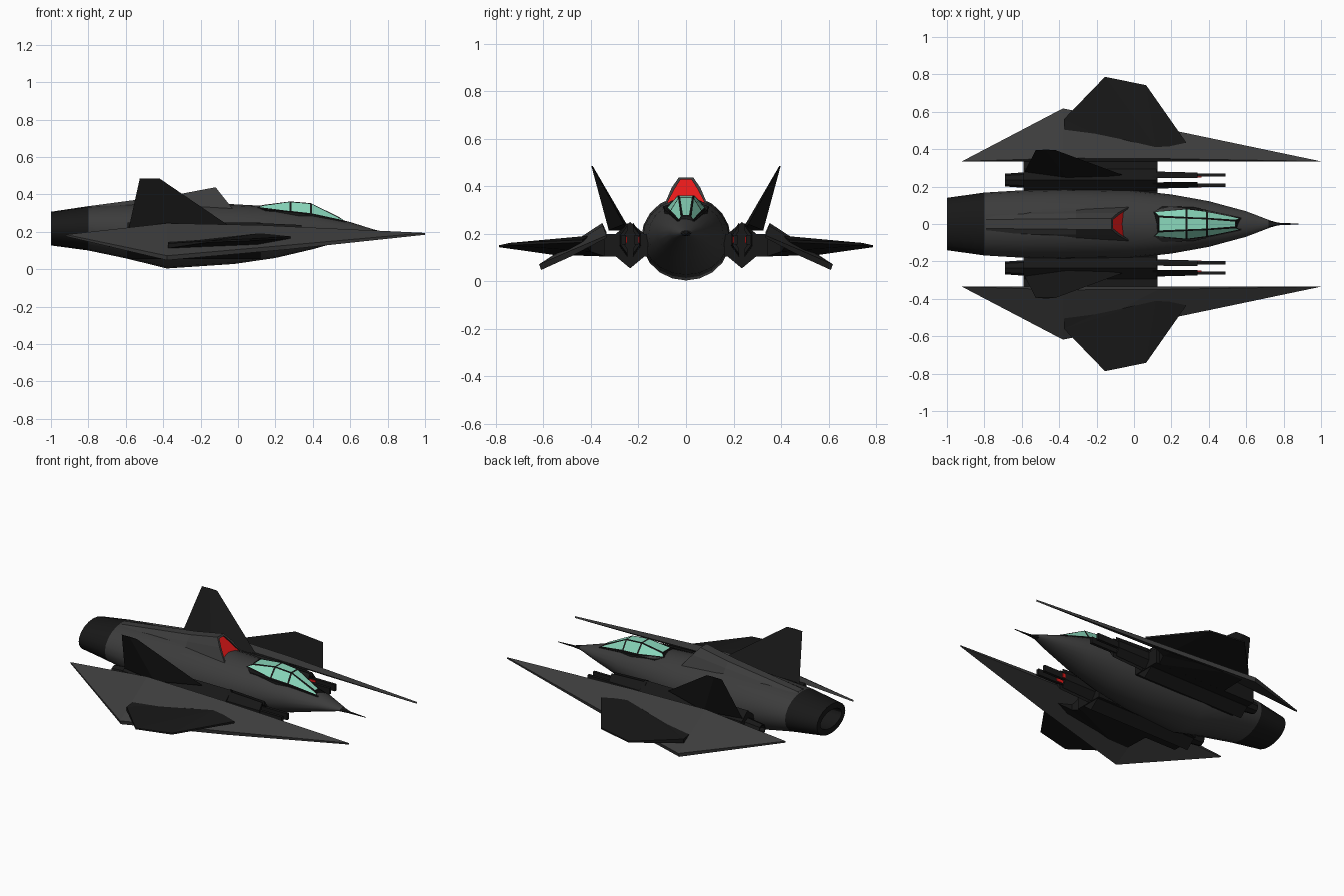
import bpy, bmesh
from math import cos, sin, tau, radians

if "Cube" in bpy.data.objects:
    bpy.data.objects.remove(bpy.data.objects["Cube"])


def material(name, rgb):
    m = bpy.data.materials.new(name)
    m.diffuse_color = (*rgb, 1)
    m.use_nodes = True
    m.node_tree.nodes["Principled BSDF"].inputs["Base Color"].default_value = m.diffuse_color
    return m


GREY = material("dark_grey", (0.045, 0.045, 0.045))
BLACK = material("black", (0.009, 0.009, 0.009))
GLASS = material("green_glass", (0.25, 0.68, 0.5))
RED = material("red", (0.8, 0.01, 0.01))
BLUE = material("blue_glow", (0.02, 0.12, 0.3))


def loft(name, rings, mats, mirror=False, smooth=False, edit=None):
    """Skin equal-length rings of points, cap both ends."""
    bm = bmesh.new()
    vs = [[bm.verts.new(p) for p in r] for r in rings]
    n = len(rings[0])
    for a, b in zip(vs, vs[1:]):
        for i in range(n):
            j = (i + 1) % n
            bm.faces.new((a[i], a[j], b[j], b[i]))
    bm.faces.new(vs[0])
    bm.faces.new(vs[-1])
    bmesh.ops.recalc_face_normals(bm, faces=bm.faces[:])
    if edit:
        bm.faces.ensure_lookup_table()
        edit(bm)
    me = bpy.data.meshes.new(name)
    bm.to_mesh(me)
    bm.free()
    ob = bpy.data.objects.new(name, me)
    bpy.context.collection.objects.link(ob)
    for m in mats:
        me.materials.append(m)
    if mirror:
        mod = ob.modifiers.new("mirror", 'MIRROR')
        mod.use_axis = (False, True, False)
    if smooth:
        bpy.ops.object.select_all(action='DESELECT')
        ob.select_set(True)
        bpy.context.view_layer.objects.active = ob
        bpy.ops.object.shade_smooth_by_angle(angle=radians(28))
    return ob


def oval(x, w, zb, zt, n=20, y=0):
    c, h = (zb + zt) / 2, (zt - zb) / 2
    return [(x, y + w * sin(tau * i / n), c + h * cos(tau * i / n)) for i in range(n)]


def box(name, x, y, z, mat):
    ring = lambda q: [(q, y[0], z[0]), (q, y[1], z[0]), (q, y[1], z[1]), (q, y[0], z[1])]
    return loft(name, [ring(x[0]), ring(x[1])], [mat], mirror=True)


def hollow(face_x, rim, depth):
    """Recess the end cap nearest face_x and colour its floor with slot 1."""
    def edit(bm):
        f = min((f for f in bm.faces if len(f.verts) > 4),
                key=lambda f: abs(f.calc_center_median().x - face_x))
        bmesh.ops.inset_region(bm, faces=[f], thickness=rim)
        e = bmesh.ops.extrude_face_region(bm, geom=[f])
        bmesh.ops.translate(bm, vec=(depth, 0, 0),
                            verts=[v for v in e["geom"] if isinstance(v, bmesh.types.BMVert)])
        for g in e["geom"]:
            if isinstance(g, bmesh.types.BMFace):
                g.material_index = 1
        if f.is_valid:
            bmesh.ops.delete(bm, geom=[f], context='FACES_ONLY')
    return edit


# Fuselage, tail nozzle and nose probe
hull = [(-.8, .168, .1, .337), (-.6, .18, .058, .35), (-.38, .188, .004, .36), (-.02, .182, .028, .347),
        (.2, .158, .06, .335), (.4, .122, .107, .303), (.6, .068, .163, .252), (.72, .022, .193, .214)]
loft("fuselage", [oval(*s) for s in hull], [GREY], smooth=True)
loft("tail_nozzle", [oval(-1, .14, .127, .307), oval(-.8, .168, .1, .337)],
     [BLACK, BLUE], smooth=True, edit=hollow(-1, .035, .12))
loft("nose_probe", [oval(.71, .024, .19, .216, 8), oval(.77, .007, .19, .202, 8),
                    oval(.88, .002, .192, .196, 8)], [BLACK])


# Dorsal spine with red intake in its slanted front
def spine_ring(x, xb, zt, zb, k):
    prof = [(.09, 0), (.06, .62), (.03, 1)]
    pts = [(y * k, t) for y, t in prof] + [(-y * k, t) for y, t in reversed(prof)]
    return [(xb + (x - xb) * t, y, zb + (zt - zb) * t) for y, t in pts]


loft("dorsal_spine", [spine_ring(-.79, -.79, .338, .31, .8), spine_ring(-.31, -.31, .402, .32, .95),
                      spine_ring(-.12, -.03, .438, .325, 1)],
     [GREY, RED], edit=hollow(-.08, .014, -.015))


# Cockpit canopy: black frame with inset panes
def panes(bm):
    fs = [f for f in bm.faces if f.normal.z > .1 and len(f.verts) == 4
          and f.calc_center_median().z > .27]
    bmesh.ops.inset_individual(bm, faces=fs, thickness=.008)
    for f in fs:
        f.material_index = 1


def canopy_ring(xb, xt, w, wt, zb, zt):
    return [(xb, w, zb - .06), (xb, w, zb), (xt, wt, zt), (xt, -wt, zt), (xb, -w, zb), (xb, -w, zb - .06)]


loft("canopy", [canopy_ring(.105, .13, .066, .04, .33, .343), canopy_ring(.28, .28, .082, .034, .307, .362),
                canopy_ring(.39, .39, .068, .03, .295, .353), canopy_ring(.57, .545, .03, .018, .258, .276)],
     [BLACK, GLASS], edit=panes)
loft("canopy_sill", [[(.1, .06, z), (.15, .096, z - .012), (.32, .09, z - .025), (.575, .035, z - .072),
                      (.575, -.035, z - .072), (.32, -.09, z - .025), (.15, -.096, z - .012), (.1, -.06, z)]
                     for z in (.26, .328)], [BLACK])

# Long side blades
upper = [(-.92, .335, .185), (-.38, .352, .246), (.13, .35, .235), (1, .335, .194),
         (.26, .49, .128), (-.38, .618, .072)]
lower = [(-.92, .333, .175), (-.38, .335, .208), (.13, .335, .2), (1, .333, .184),
         (.26, .484, .105), (-.38, .61, .048)]
loft("side_blade", [upper, lower], [GREY], mirror=True,
     edit=lambda bm: bmesh.ops.triangulate(bm, faces=[f for f in bm.faces if len(f.verts) > 4]))

# Outer wings
w_top = [(-.375, .34, .17), (-.375, .56, .138), (-.155, .787, .152), (.065, .742, .162),
         (.28, .435, .175), (.12, .4, .193), (.1, .34, .19)]
w_low = [(-.375, .34, .105), (-.375, .56, .112), (-.155, .787, .144), (.065, .742, .152),
         (.28, .435, .164), (.12, .4, .125), (.1, .34, .105)]
loft("outer_wing", [w_top, w_low], [BLACK], mirror=True,
     edit=lambda bm: bmesh.ops.triangulate(bm, faces=[f for f in bm.faces if len(f.verts) > 4]))

# Canted tail fins
loft("tail_fin", [[(-.585, .28, .215), (-.35, .235, .215), (-.06, .262, .24), (-.35, .325, .215)],
                  [(-.525, .395, .485), (-.47, .392, .485), (-.42, .395, .485), (-.47, .398, .485)]],
     [BLACK], mirror=True)

# Engine pods, their connectors and exhausts
loft("engine_pod", [oval(x, .068, .055, .25, 6, .235) for x in (-.59, .12)], [BLACK], mirror=True)
box("blade_connector", (-.59, .125), (.16, .345), (.105, .2), BLACK)
loft("pod_exhaust", [oval(-.69, .034, .12, .19, 8, .235), oval(-.58, .042, .105, .205, 8, .235)],
     [BLACK, BLUE], mirror=True, edit=hollow(-.69, .008, .04))

# Forked cannons: two bracket-shaped halves with red emitters between
for side, label in ((-1, "inner"), (1, "outer")):
    def prong(x, s):
        prof = [(.006, .072), (.04, .025), (.04, -.025), (.006, -.072),
                (.006, -.045), (.026, -.015), (.026, .015), (.006, .045)]
        return [(x, .235 + side * (.006 + a * s), .175 + b * s) for a, b in prof]
    loft(label + "_cannon_shroud", [prong(.1, 1), prong(.34, .85)], [BLACK], mirror=True)
    c = .235 + side * .027
    box(label + "_cannon_barrel", (.3, .49), (c - .009, c + .009), (.155, .195), BLACK)
    box(label + "_emitter", (.2, .36), (c - .013, c + .007), (.162, .188), RED)
